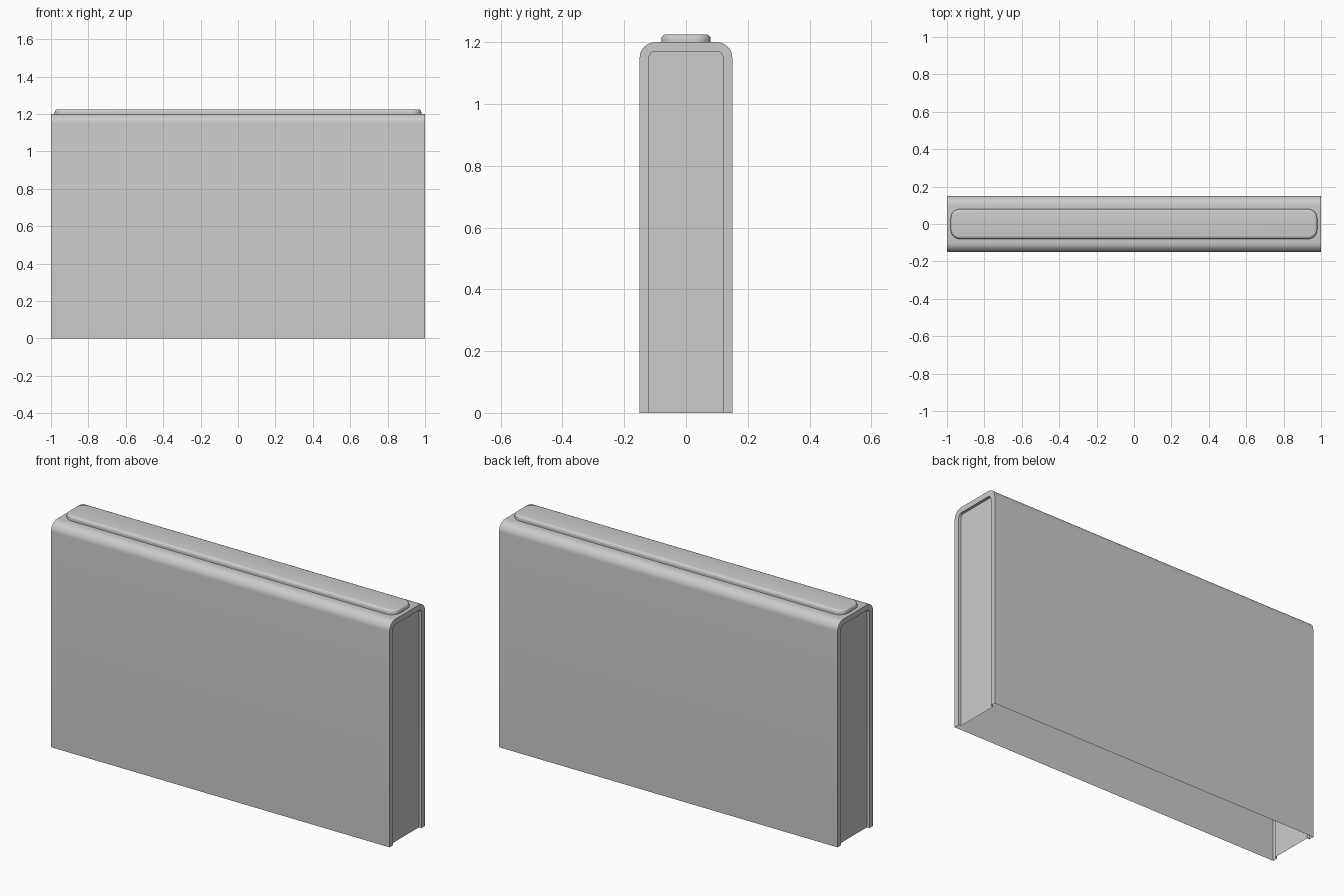
import bpy, bmesh, math

if "Cube" in bpy.data.objects:
    bpy.data.objects.remove(bpy.data.objects["Cube"])

RIM, DEPTH, SEG = 0.03, 0.015, 8


def arch(half, top, r):
    """Open arch outline in y/z, from bottom front over the top to bottom back."""
    pts = [(-half, 0.0)]
    for sign, start in ((-1, math.pi), (1, math.pi / 2)):
        for i in range(SEG + 1):
            a = start - i / SEG * math.pi / 2
            pts.append((sign * (half - r) + r * math.cos(a),
                        top - r + r * math.sin(a)))
    return pts + [(half, 0.0)]


def add_object(name, bm):
    mesh = bpy.data.meshes.new(name)
    bm.to_mesh(mesh)
    bm.free()
    ob = bpy.data.objects.new(name, mesh)
    bpy.context.collection.objects.link(ob)
    bpy.ops.object.select_all(action='DESELECT')
    ob.select_set(True)
    bpy.context.view_layer.objects.active = ob
    bpy.ops.object.shade_smooth_by_angle(angle=math.radians(35))
    return ob


# Open-bottomed shell with a recessed panel in each end
outer = arch(0.15, 1.2, 0.05)
inner = arch(0.15 - RIM, 1.2 - RIM, 0.02)
sections = [(-1 + DEPTH, inner), (-1, inner), (-1, outer),
            (1, outer), (1, inner), (1 - DEPTH, inner)]
bm = bmesh.new()
rings = [[bm.verts.new((x, y, z)) for y, z in outline] for x, outline in sections]
for a, b in zip(rings, rings[1:]):
    for i in range(len(a) - 1):
        bm.faces.new((a[i], b[i], b[i + 1], a[i + 1]))
bm.faces.new(rings[0])
bm.faces.new(rings[-1][::-1])
add_object("shell", bm)

# Raised rounded pad on top
bm = bmesh.new()
bmesh.ops.create_cube(bm, size=1)
for v in bm.verts:
    v.co = (v.co.x * 1.96, v.co.y * 0.16, 1.2 + (v.co.z + 0.5) * 0.025)
upright = [e for e in bm.edges if abs(e.verts[0].co.z - e.verts[1].co.z) > 0.01]
bmesh.ops.bevel(bm, geom=upright, offset=0.05, segments=8, profile=0.5, affect='EDGES')
rim = [e for e in bm.edges if all(v.co.z > 1.22 for v in e.verts)]
bmesh.ops.bevel(bm, geom=rim, offset=0.015, segments=5, profile=0.5, affect='EDGES')
under = [f for f in bm.faces if f.normal.z < -0.9]
bmesh.ops.delete(bm, geom=under, context='FACES_ONLY')
add_object("top_pad", bm)
